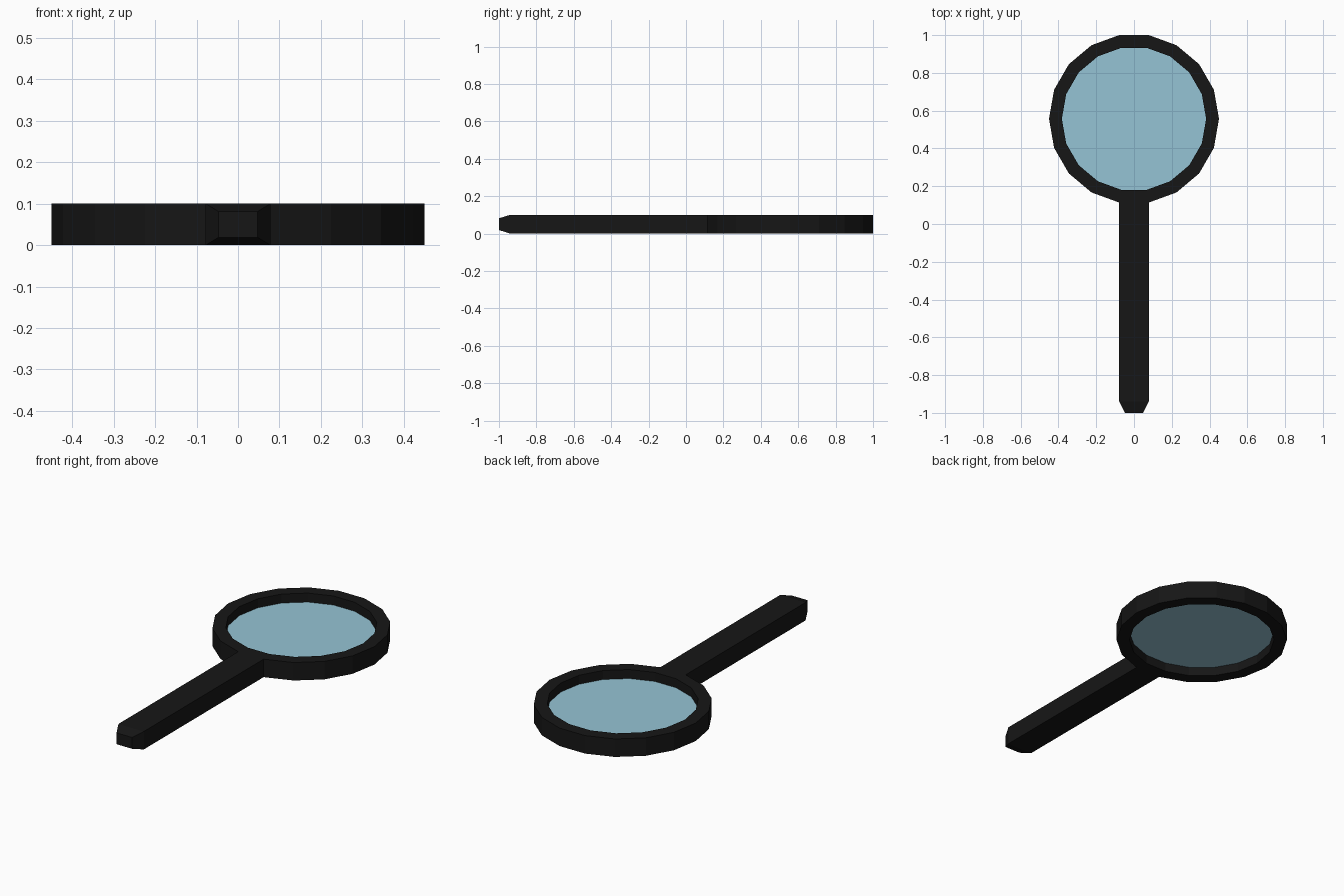
import bpy, bmesh
from math import sin, cos, radians
from mathutils import Vector

if "Cube" in bpy.data.objects:
    bpy.data.objects.remove(bpy.data.objects["Cube"])

SIDES, R_OUT, R_IN, H = 18, 0.45, 0.382, 0.10
CY = 1 - R_OUT * cos(radians(10))      # ring centre, so its far flat touches y = 1


def material(name, color):
    m = bpy.data.materials.new(name)
    m.diffuse_color = color
    m.use_nodes = True
    m.node_tree.nodes["Principled BSDF"].inputs["Base Color"].default_value = m.diffuse_color
    return m


def finish(name, bm, mat):
    mesh = bpy.data.meshes.new(name)
    bm.to_mesh(mesh)
    bm.free()
    mesh.materials.append(mat)
    obj = bpy.data.objects.new(name, mesh)
    bpy.context.collection.objects.link(obj)


def loop(bm, r, z):
    angles = [radians(360 / SIDES * i) for i in range(SIDES)]
    return [bm.verts.new((r * cos(a), CY + r * sin(a), z)) for a in angles]


# Frame: square-section faceted ring, with the handle pulled out of its near facet
bm = bmesh.new()
rings = [loop(bm, r, z) for r, z in ((R_OUT, 0), (R_OUT, H), (R_IN, H), (R_IN, 0))]
for k in range(4):
    a, b = rings[k], rings[(k + 1) % 4]
    for i in range(SIDES):
        j = (i + 1) % SIDES
        bm.faces.new((a[i], a[j], b[j], b[i]))
bm.normal_update()
face = min(bm.faces, key=lambda f: f.calc_center_median().y)


def pull(face, y):
    new = bmesh.ops.extrude_discrete_faces(bm, faces=[face])["faces"][0]
    for v in new.verts:
        v.co.y = y
    return new


# Handle shaft, then the tapered tip
face = pull(face, -0.94)
face = pull(face, -1.0)
for v in face.verts:
    v.co.x *= 0.61
    v.co.z = H / 2 + (v.co.z - H / 2) * 0.63
bmesh.ops.recalc_face_normals(bm, faces=bm.faces)
finish("frame_and_handle", bm, material("black_plastic", (0.008, 0.008, 0.008, 1)))

# Lens: thin flat pane halfway up the ring
bm = bmesh.new()
bm.faces.new(loop(bm, R_IN, H / 2))
finish("lens", bm, material("pale_blue_glass", (0.30, 0.55, 0.66, 1)))
